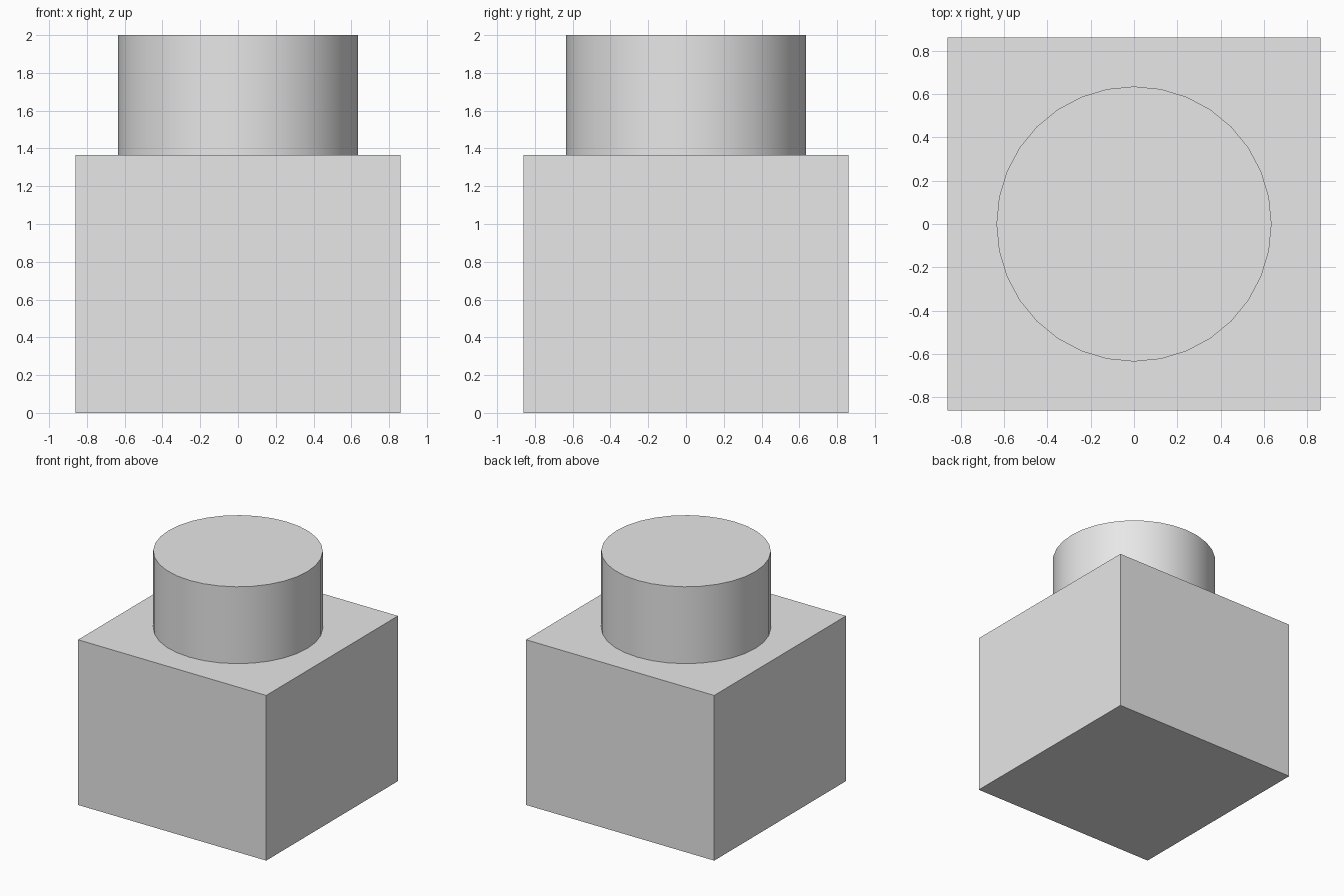
import bpy
import math

cube = bpy.data.objects.get("Cube")
if cube:
    bpy.data.objects.remove(cube, do_unlink=True)

HALF_WIDTH = 0.86
BLOCK_TOP = 1.365
STUD_RADIUS = 0.635
TOTAL_HEIGHT = 2.0

# Single grey material
grey = bpy.data.materials.new("light_grey")
grey.use_nodes = True
color = (0.8, 0.8, 0.8, 1)
grey.diffuse_color = color
grey.node_tree.nodes["Principled BSDF"].inputs["Base Color"].default_value = color


def finish(name):
    obj = bpy.context.object
    obj.name = name
    obj.data.materials.append(grey)
    bpy.ops.object.transform_apply(location=False, rotation=False, scale=True)
    return obj


# Square base block
bpy.ops.mesh.primitive_cube_add(size=1, location=(0, 0, BLOCK_TOP / 2))
bpy.context.object.scale = (2 * HALF_WIDTH, 2 * HALF_WIDTH, BLOCK_TOP)
finish("base_block")

# Round stud with smooth sides and a sharp rim
height = TOTAL_HEIGHT - BLOCK_TOP
bpy.ops.mesh.primitive_cylinder_add(
    vertices=32, radius=STUD_RADIUS, depth=height,
    location=(0, 0, BLOCK_TOP + height / 2))
finish("round_stud")
bpy.ops.object.shade_smooth_by_angle(angle=math.radians(30))
